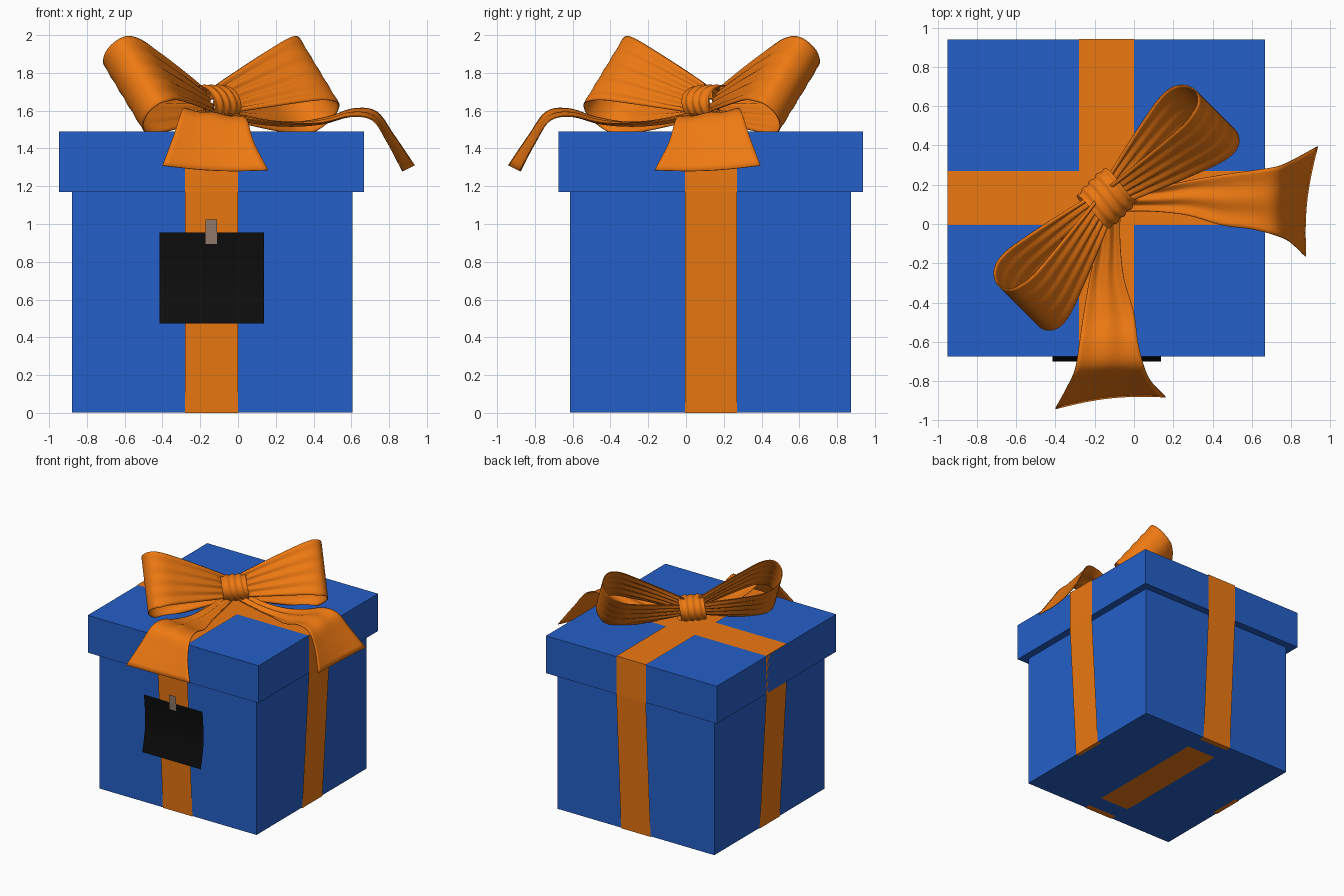
import bpy, math
from mathutils import Vector

if "Cube" in bpy.data.objects:
    bpy.data.objects.remove(bpy.data.objects["Cube"])

C = Vector((-0.137, 0.131, 0))          # centre of the box and bow


def material(name, rgb):
    m = bpy.data.materials.new(name)
    m.diffuse_color = (*rgb, 1)
    m.use_nodes = True
    m.node_tree.nodes["Principled BSDF"].inputs["Base Color"].default_value = m.diffuse_color
    return m


BLUE = material("blue_paper", (0.018, 0.115, 0.58))
ORANGE = material("orange_ribbon", (0.85, 0.19, 0.006))
BLACK = material("black_card", (0.004, 0.004, 0.004))
TAPE = material("tape", (0.30, 0.20, 0.15))


def make(name, verts, faces, mat, smooth=False):
    me = bpy.data.meshes.new(name)
    me.from_pydata([tuple(v) for v in verts], [], faces)
    me.materials.append(mat)
    ob = bpy.data.objects.new(name, me)
    bpy.context.collection.objects.link(ob)
    if smooth:
        for p in me.polygons:
            p.use_smooth = True
    return ob


def sheet(name, rows, mat, smooth=False, closed=False, thick=0.0):
    """Skin a list of equally long point rows."""
    n, k = len(rows), len(rows[0])
    faces = []
    for i in range(n if closed else n - 1):
        a, b = i * k, ((i + 1) % n) * k
        faces += [(a + j, a + j + 1, b + j + 1, b + j) for j in range(k - 1)]
    ob = make(name, [p for r in rows for p in r], faces, mat, smooth)
    if thick:
        s = ob.modifiers.new("thickness", 'SOLIDIFY')
        s.thickness, s.offset = thick, 0
    return ob


def spline(pts, steps):
    """Catmull-Rom curve through the points."""
    pts = [Vector(p) for p in pts]
    q = [2 * pts[0] - pts[1]] + pts + [2 * pts[-1] - pts[-2]]
    out = []
    for i in range(1, len(q) - 2):
        a, b, c, d = q[i - 1:i + 3]
        for s in range(steps):
            t = s / steps
            out.append(0.5 * (2 * b + (c - a) * t + (2 * a - 5 * b + 4 * c - d) * t ** 2
                              + (3 * b - a - 3 * c + d) * t ** 3))
    return out + [pts[-1]]


def box(name, x0, x1, y0, y1, z0, z1):
    v = [(x, y, z) for z in (z0, z1) for x, y in ((x0, y0), (x1, y0), (x1, y1), (x0, y1))]
    f = [(3, 2, 1, 0), (4, 5, 6, 7)] + [(i, (i + 1) % 4, (i + 1) % 4 + 4, i + 4) for i in range(4)]
    return make(name, v, f, BLUE)


# Box body and lid
box("box_body", -0.88, 0.605, -0.614, 0.874, 0.003, 1.20)
box("box_lid", -0.948, 0.667, -0.675, 0.938, 1.17, 1.49)


# Ribbon bands wrapped over the lid, tapering to the base and under it
def band(name, along_y, top, under):
    half = [(0.811, top), (0.811, 1.17), (0.747, 0.0), (0.65, under), (0.45, 0.0 if along_y else under)]
    loop = half + [(-h, z) for h, z in reversed(half)]
    rows = []
    for h, z in loop:
        if along_y:
            rows.append([(x, C.y + h, z) for x in (-0.28, 0.0)])
        else:
            rows.append([(C.x + h, y, z) for y in (-0.006, 0.27)])
    sheet(name, rows, ORANGE, closed=True)


band("ribbon_band_front_back", True, 1.497, 0.006)
band("ribbon_band_left_right", False, 1.494, 0.008)


# Curved gift tag and the tape holding it
tag = spline([(0, -0.678, 0.955), (0, -0.666, 0.83), (0, -0.662, 0.70), (0, -0.676, 0.59), (0, -0.70, 0.472)], 4)
sheet("gift_tag", [[(x, p.y, p.z) for x in (-0.415, 0.138)] for p in tag], BLACK, True)
tape = [(-0.685, 1.023), (-0.682, 0.96), (-0.677, 0.895)]
sheet("tag_tape", [[(x, y, z) for x in (-0.172, -0.11)] for y, z in tape], TAPE)


# Bow parts live in a frame turned 45 degrees and are mirrored across the knot
def place(ob, mirror=True):
    ob.location = C
    ob.rotation_euler.z = math.radians(45)
    if mirror:
        m = ob.modifiers.new("mirror", 'MIRROR')
        m.use_mirror_merge = False


# Bow loop: a teardrop path with the ribbon width fanning out from the knot
side = [(0.04, 0.02, 0), (0.2, 0.06, 0), (0.4, 0.105, 0), (0.56, 0.13, 0), (0.665, 0.095, 0)]
path = spline(side + [(0.705, 0, 0)] + [(u, -t, 0) for u, t, _ in reversed(side)], 6)
E_W = Vector((0, -0.65, -0.76))          # across the ribbon, front and down
E_T = Vector((0, -0.70, 0.70))           # across the loop opening
rows = []
for p in path:
    k = p.x / 0.7
    mid = Vector((p.x, -0.07 * k, 1.632 + 0.12 * k))
    half_w = 0.075 + 0.152 * min(1, k * 1.12) ** 0.9
    row = []
    for j in range(25):
        w = j / 12 - 1
        fold = 0.013 * math.cos(w * 4.5 * math.pi) * max(0, 1 - k) ** 0.7
        row.append(mid + E_W * (w * half_w) + E_T * (p.y + fold))
    rows.append(row)
place(sheet("bow_loops", rows, ORANGE, True, thick=0.006))

# Bow tail: left and right edge curves, lying on the lid and hanging over its edge
left = [(-0.18, 0.08, 1.60), (-0.19, -0.10, 1.55), (-0.23, -0.30, 1.53), (-0.26, -0.48, 1.56),
        (-0.28, -0.62, 1.605), (-0.30, -0.74, 1.59), (-0.34, -0.83, 1.47), (-0.40, -0.94, 1.31)]
right = [(-0.07, 0.08, 1.58), (-0.07, -0.10, 1.54), (-0.05, -0.28, 1.525), (0.0, -0.45, 1.53),
         (0.02, -0.60, 1.565), (0.05, -0.72, 1.545), (0.085, -0.80, 1.43), (0.16, -0.88, 1.285)]
L, R = spline(left, 5), spline(right, 5)
rows = []
for i, (a, b) in enumerate(zip(L, R)):
    k = i / (len(L) - 1)
    row = []
    for j in range(17):
        s = j / 16
        p = a.lerp(b, s) - C
        p.z += 0.012 * math.cos(s * 4 * math.pi) * (1 - k)
        p.y += 0.025 * math.sin(s * math.pi) * k ** 3     # hollow end
        p.z -= 0.015 * math.sin(s * math.pi) * k ** 6
        r = math.sqrt(0.5)
        row.append(Vector(((p.x + p.y) * r, (p.y - p.x) * r, p.z)))
    rows.append(row)
place(sheet("bow_tails", rows, ORANGE, True, thick=0.006))

# Knot: a ridged band wrapped around the middle of the bow
rows = []
for i in range(40):
    a = i / 40 * math.tau
    row = []
    for j in range(29):
        s = j / 14 - 1
        r = 1 + 0.045 * math.cos(s * 4 * math.pi + 0.6 * math.sin(a)) - 0.08 * s ** 6
        row.append((s * 0.10 + 0.008 * math.sin(2 * a), 0.122 * r * math.cos(a),
                    1.637 + 0.097 * r * math.sin(a)))
    rows.append(row)
place(sheet("bow_knot", rows, ORANGE, True, closed=True), False)
